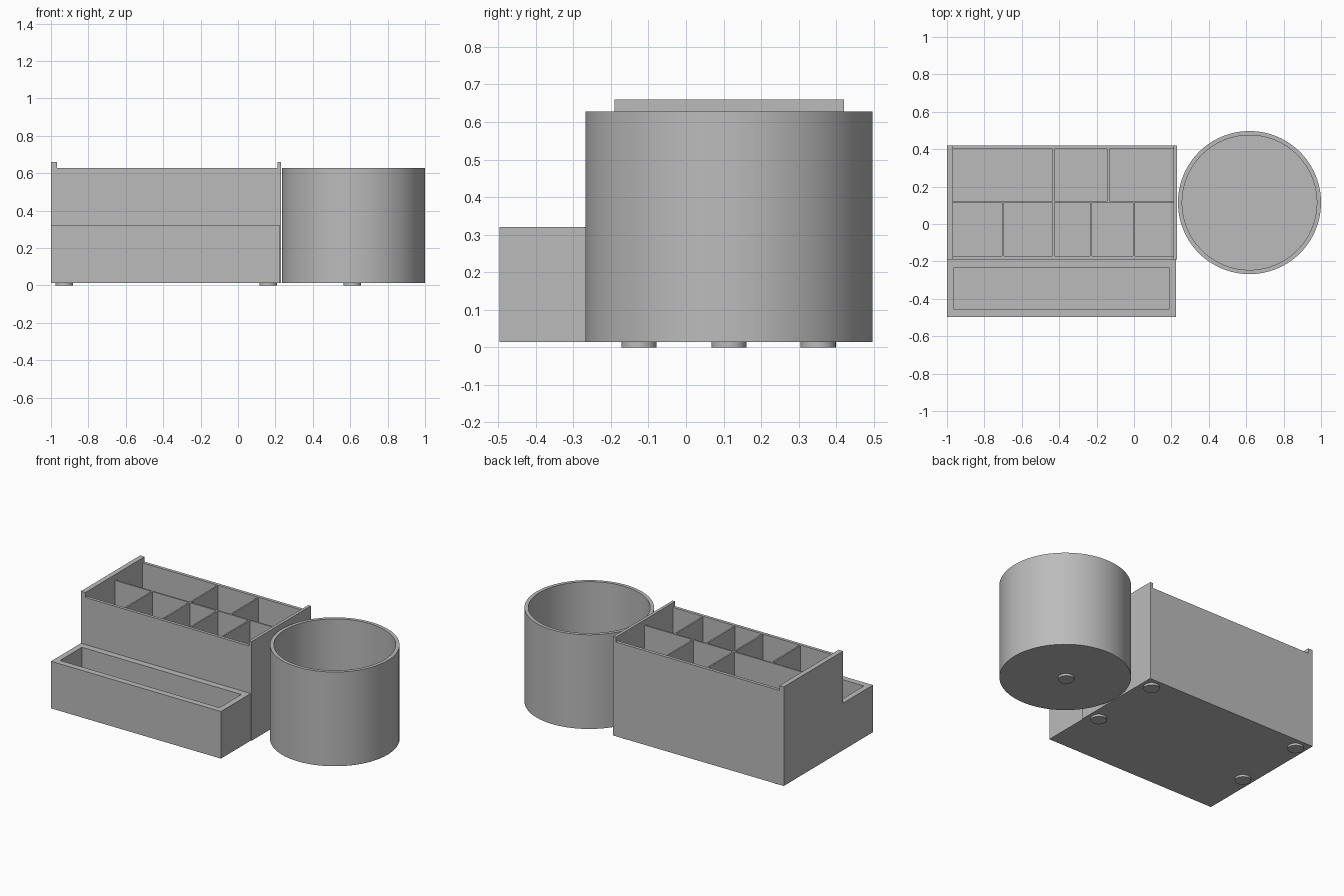
import bpy
import math

if "Cube" in bpy.data.objects:
    bpy.data.objects.remove(bpy.data.objects["Cube"])

BASE, TOP, LIP, TRAY_TOP = 0.014, 0.628, 0.66, 0.321

grey = bpy.data.materials.new("matte grey")
grey.diffuse_color = (0.5, 0.5, 0.5, 1)
grey.use_nodes = True
grey.node_tree.nodes["Principled BSDF"].inputs["Base Color"].default_value = grey.diffuse_color


def mesh_object(name, verts, faces):
    mesh = bpy.data.meshes.new(name)
    mesh.from_pydata(verts, [], faces)
    mesh.materials.append(grey)
    obj = bpy.data.objects.new(name, mesh)
    bpy.context.collection.objects.link(obj)
    return obj


def stacked(name, rings):
    """Join equal-sized closed rings in order and cap the first and last."""
    n = len(rings[0])
    verts = [v for ring in rings for v in ring]
    faces = [tuple(reversed(range(n)))]
    for r in range(len(rings) - 1):
        for i in range(n):
            j = (i + 1) % n
            faces.append((r * n + i, r * n + j, (r + 1) * n + j, (r + 1) * n + i))
    last = (len(rings) - 1) * n
    faces.append(tuple(range(last, last + n)))
    return mesh_object(name, verts, faces)


def rect(x0, x1, y0, y1, z):
    return [(x0, y0, z), (x1, y0, z), (x1, y1, z), (x0, y1, z)]


def circle(cx, cy, radius, z, n):
    return [(cx + radius * math.cos(2 * math.pi * i / n),
             cy + radius * math.sin(2 * math.pi * i / n), z) for i in range(n)]


def box(name, x0, x1, y0, y1, z0, z1):
    return stacked(name, [rect(x0, x1, y0, y1, z0), rect(x0, x1, y0, y1, z1)])


def open_box(name, outer, inner, z0, z1, floor):
    return stacked(name, [rect(*outer, z0), rect(*outer, z1),
                          rect(*inner, z1), rect(*inner, floor)])


def smooth(obj):
    bpy.ops.object.select_all(action='DESELECT')
    obj.select_set(True)
    bpy.context.view_layer.objects.active = obj
    bpy.ops.object.shade_smooth_by_angle(angle=math.radians(30))


# Main compartment box
open_box("main_box", (-1, 0.23, -0.19, 0.421), (-0.968, 0.211, -0.17, 0.40),
         BASE, TOP, BASE + 0.02)

# Raised lips on both ends
box("left_lip", -1, -0.968, -0.19, 0.421, TOP, LIP)
box("right_lip", 0.211, 0.23, -0.19, 0.421, TOP, LIP)

# Thin dividers: one lengthwise, the rest across each row
T, DIV_TOP, DIV_BASE, MID = 0.005, 0.623, BASE + 0.02, 0.119
box("long_divider", -0.968, 0.211, MID - T, MID + T, DIV_BASE, DIV_TOP)
for x in (-0.70, -0.43, -0.23, 0.0):
    box("front_divider", x - T, x + T, -0.17, MID - T, DIV_BASE, DIV_TOP)
for x in (-0.43, -0.137):
    box("back_divider", x - T, x + T, MID + T, 0.40, DIV_BASE, DIV_TOP)

# Low front tray
open_box("front_tray", (-1, 0.225, -0.497, -0.19), (-0.963, 0.187, -0.457, -0.232),
         BASE, TRAY_TOP, BASE + 0.035)

# Round cup
CX, CY, N = 0.6175, 0.1145, 96
smooth(stacked("round_cup", [circle(CX, CY, 0.3825, BASE, N), circle(CX, CY, 0.3825, TOP, N),
                             circle(CX, CY, 0.36, TOP, N), circle(CX, CY, 0.36, BASE + 0.025, N)]))

# Feet under the box corners and the cup
for x, y in [(-0.93, -0.125), (-0.93, 0.352), (0.162, -0.125), (0.162, 0.352), (0.61, CY)]:
    smooth(stacked("foot", [circle(x, y, 0.047, 0, 32), circle(x, y, 0.047, BASE, 32)]))
